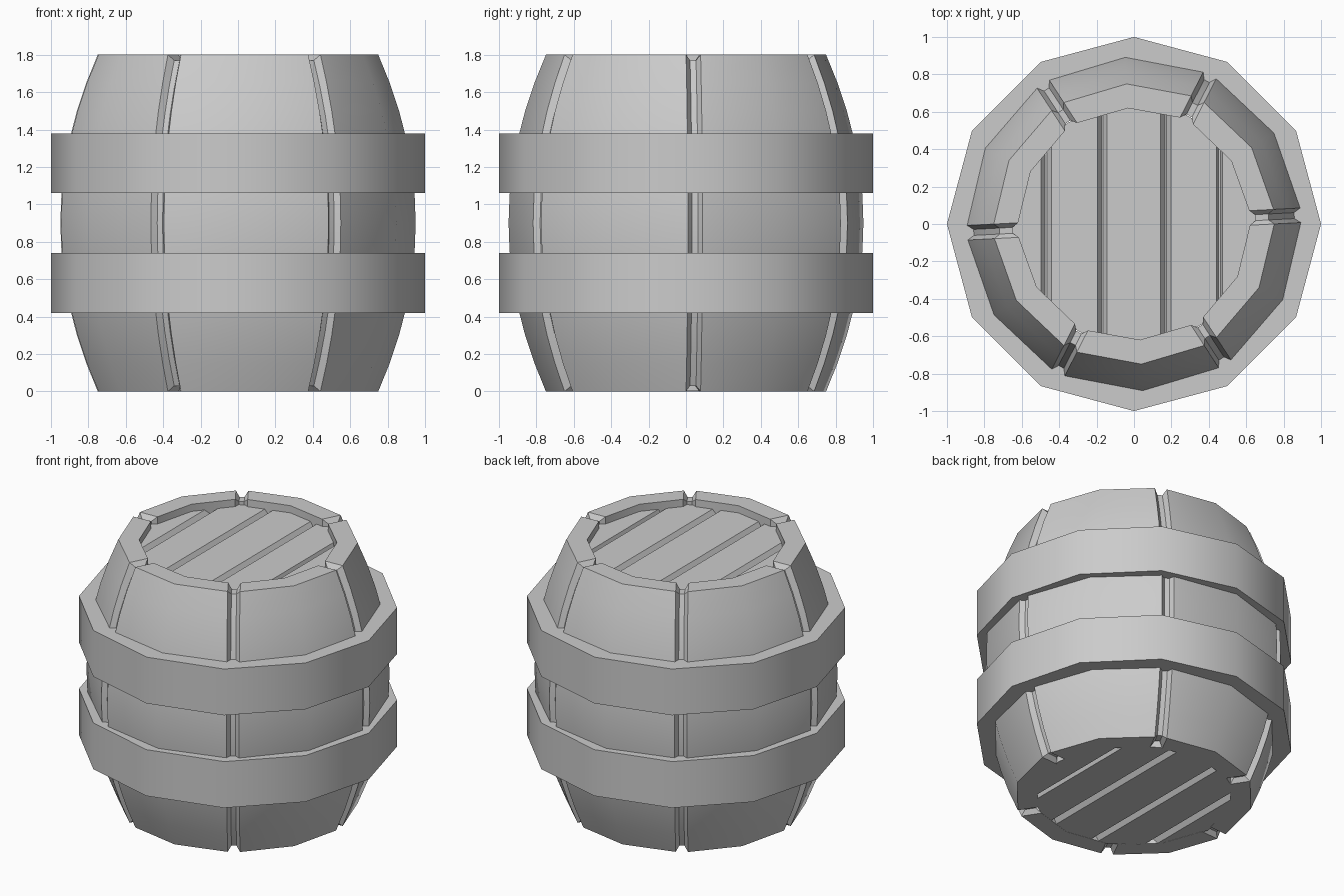
import bpy, bmesh
from math import radians, sin, cos, sqrt

if "Cube" in bpy.data.objects:
    bpy.data.objects.remove(bpy.data.objects["Cube"])

H = 1.8          # barrel height
R_IN = 0.62      # inner rim radius
DEPTH = 0.03     # groove depth


def finish(name, bm, angle=35):
    bmesh.ops.recalc_face_normals(bm, faces=bm.faces)
    me = bpy.data.meshes.new(name)
    bm.to_mesh(me)
    bm.free()
    ob = bpy.data.objects.new(name, me)
    bpy.context.collection.objects.link(ob)
    bpy.ops.object.select_all(action='DESELECT')
    ob.select_set(True)
    bpy.context.view_layer.objects.active = ob
    bpy.ops.object.shade_smooth_by_angle(angle=radians(angle))
    return ob


def skin(bm, columns):
    # closed profiles swept around a closed loop
    n = len(columns)
    for i in range(n):
        a, b = columns[i], columns[(i + 1) % n]
        for j in range(len(a)):
            k = (j + 1) % len(a)
            bm.faces.new((a[j], b[j], b[k], a[k]))


def stave_profile(inset):
    # bulging outside, flat rims, straight inside
    pts = []
    for i in range(13):
        t = -1 + i / 6
        pts.append((0.95 - 0.2 * t * t - inset,
                    0.9 + t * (0.9 - inset)))
    return pts + [(R_IN + inset, H - inset), (R_IN + inset, inset)]


# Barrel wall: six two-sided staves separated by grooves
bm = bmesh.new()
columns = []
for k in range(6):
    a0 = radians(3 + 60 * k)
    for off, inset in ((-0.039, 0), (-0.016, DEPTH), (0.016, DEPTH), (0.039, 0)):
        columns.append([bm.verts.new((sqrt(r * r - off * off) * cos(a0) - off * sin(a0),
                                      sqrt(r * r - off * off) * sin(a0) + off * cos(a0), z))
                        for r, z in stave_profile(inset)])
    m = a0 + radians(30)
    columns.append([bm.verts.new((r * cos(m), r * sin(m), z))
                    for r, z in stave_profile(0)])
skin(bm, columns)
finish("barrel_staves", bm)


# Hoops: twelve-sided flat rings
def hoop(name, z0, z1):
    bm = bmesh.new()
    cols = []
    for i in range(12):
        a = radians(30 * i)
        cols.append([bm.verts.new((r * cos(a), r * sin(a), z))
                     for r, z in ((1, z0), (1, z1), (0.85, z1), (0.85, z0))])
    skin(bm, cols)
    finish(name, bm)


hoop("lower_hoop", 0.42, 0.74)
hoop("upper_hoop", 1.06, 1.38)


# Planked ends: discs with V grooves running front to back
def planked_end(name, z, direction, radius):
    profile = [(-radius + 0.001, 0), (-0.58, 0)]
    for x, w in ((-0.47, 0.028), (-0.17, 0.026), (0.17, 0.027), (0.457, 0.017)):
        profile += [(x - w, 0), (x - 0.005, DEPTH), (x + 0.005, DEPTH), (x + w, 0)]
    profile += [(0.58, 0), (radius - 0.001, 0)]
    bm = bmesh.new()
    rows = []
    for x, d in profile:
        y = sqrt(radius * radius - x * x)
        face, back = z - direction * d, z - direction * 0.07
        rows.append([bm.verts.new(p) for p in
                     ((x, -y, face), (x, y, face), (x, y, back), (x, -y, back))])
    for a, b in zip(rows, rows[1:]):
        for j in range(4):
            k = (j + 1) % 4
            bm.faces.new((a[j], b[j], b[k], a[k]))
    bm.faces.new(rows[0])
    bm.faces.new(rows[-1])
    finish(name, bm, 20)


planked_end("top_lid", 1.75, 1, 0.66)
planked_end("bottom_lid", 0.001, -1, 0.635)
